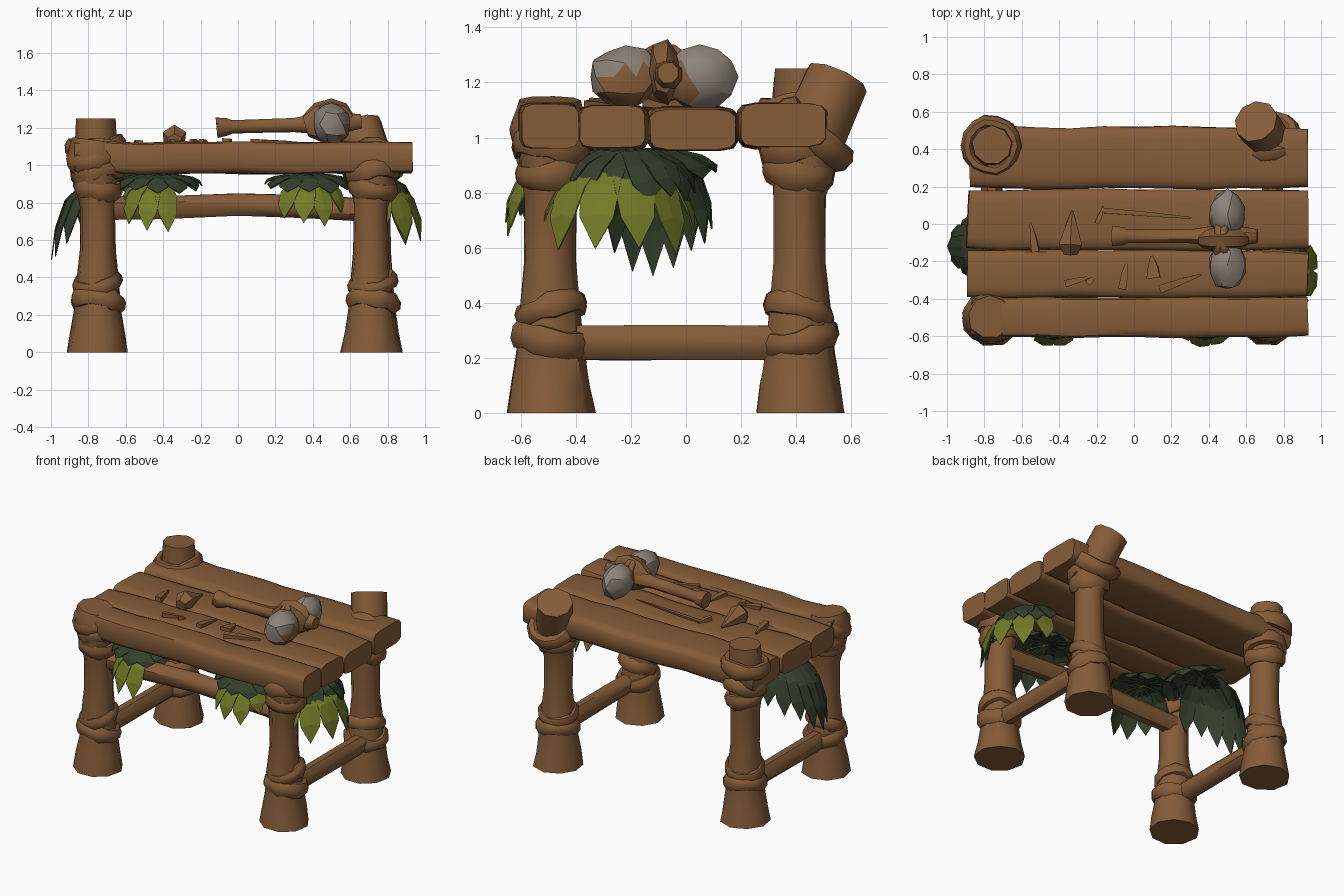
import bpy, bmesh, random
from math import sin, cos, pi, radians
from mathutils import Vector, Euler

random.seed(4)
if "Cube" in bpy.data.objects:
    bpy.data.objects.remove(bpy.data.objects["Cube"])


def material(name, rgb):
    m = bpy.data.materials.new(name)
    m.use_nodes = True
    m.diffuse_color = (*rgb, 1)
    b = m.node_tree.nodes["Principled BSDF"]
    b.inputs["Base Color"].default_value = (*rgb, 1)
    b.inputs["Roughness"].default_value = 0.9
    return m


WOOD = material("brown wood", (0.235, 0.108, 0.04))
STONE = material("grey stone", (0.27, 0.23, 0.19))
LIGHT = material("olive leaf", (0.17, 0.2, 0.02))
DARK = material("dark green leaf", (0.034, 0.05, 0.024))


def finish(name, bm, mats, smooth=45):
    me = bpy.data.meshes.new(name)
    bm.to_mesh(me)
    bm.free()
    ob = bpy.data.objects.new(name, me)
    bpy.context.collection.objects.link(ob)
    for m in mats:
        me.materials.append(m)
    if smooth:
        bpy.ops.object.select_all(action="DESELECT")
        ob.select_set(True)
        bpy.context.view_layer.objects.active = ob
        bpy.ops.object.shade_smooth_by_angle(angle=radians(smooth))
    return ob


def power(v, e):
    return (abs(v) ** e) * (1 if v >= 0 else -1)


def loft(name, path, ref, sides=10, shape=1, jitter=0.0, closed=False):
    """Sweep a rounded section along (x, y, z, half width, half height) points."""
    bm = bmesh.new()
    pts = [Vector(p[:3]) for p in path]
    n = len(pts)
    rings = []
    for i, p in enumerate(path):
        a = pts[i - 1] if closed or i else pts[0]
        b = pts[(i + 1) % n] if closed else pts[min(i + 1, n - 1)]
        t = (b - a).normalized()
        u = Vector(ref).cross(t).normalized()
        v = t.cross(u)
        ring = []
        for k in range(sides):
            ang = 2 * pi * (k + 0.5) / sides
            s = 1 + random.uniform(-jitter, jitter)
            co = pts[i] + u * power(cos(ang), shape) * p[3] * s + v * power(sin(ang), shape) * p[4] * s
            ring.append(bm.verts.new(co))
        rings.append(ring)
    for i in range(n if closed else n - 1):
        r, q = rings[i], rings[(i + 1) % n]
        for k in range(sides):
            j = (k + 1) % sides
            bm.faces.new((r[k], r[j], q[j], q[k]))
    if not closed:
        bm.faces.new(rings[0])
        bm.faces.new(rings[-1])
    bmesh.ops.recalc_face_normals(bm, faces=bm.faces)
    return finish(name, bm, [WOOD])


def wrap(name, center, radius, thick, tilt=(0, 0), height=1.0):
    """Tilted band tied around a post."""
    rot = Euler((radians(tilt[0]), radians(tilt[1]), 0)).to_matrix()
    path = []
    for i in range(14):
        a = 2 * pi * i / 14
        r = radius * random.uniform(0.95, 1.05)
        p = Vector(center) + rot @ Vector((r * cos(a), r * sin(a), 0))
        path.append((*p, thick, thick * height * random.uniform(0.8, 1.2)))
    loft(name, path, rot @ Vector((0, 0, 1)), 8, closed=True)


# Legs: flared foot, narrow shaft, thick head
def leg(name, x, y, top):
    low = [(0, 0.163), (0.1, 0.147), (0.22, 0.127), (0.38, 0.113), (0.55, 0.096), (0.78, 0.096)]
    path = [(x, y, z, r, r) for z, r in low] + [(*p, p[-1]) for p in top]
    loft(name, path, (1, 0, 0), 9, jitter=0.035)


leg("front_right_leg", -0.75, -0.495, [(-0.76, -0.5, 0.92, 0.12), (-0.78, -0.5, 1.06, 0.14), (-0.77, -0.5, 1.135, 0.115)])
leg("front_left_leg", 0.71, -0.495, [(0.72, -0.49, 0.9, 0.12), (0.73, -0.49, 1.02, 0.12)])
leg("back_right_leg", -0.75, 0.41, [(-0.76, 0.41, 1.0, 0.115), (-0.76, 0.42, 1.15, 0.11), (-0.76, 0.42, 1.25, 0.105)])
leg("back_left_leg", 0.72, 0.41, [(0.73, 0.43, 0.92, 0.115), (0.7, 0.48, 1.06, 0.12), (0.65, 0.55, 1.215, 0.118)])

# Bands around each leg, low and high
for side, x in (("right", -0.75), ("left", 0.72)):
    for end, y, s in (("front", -0.49, 1), ("back", 0.41, -1)):
        label = end + "_" + side
        wrap(label + "_low_band", (x, y, 0.27), 0.113, 0.036, (-12 * s, 8), 1.4)
        wrap(label + "_cross_band", (x, y, 0.37), 0.103, 0.032, (18 * s, -12), 1.4)
        wrap(label + "_high_band", (x, y, 0.88), 0.1, 0.035, (10 * s, 12), 1.5)
        wrap(label + "_neck_band", (x, y, 0.96), 0.106, 0.042, (-14 * s, -8), 1.4)
wrap("back_right_collar", (-0.765, 0.42, 1.1), 0.13, 0.038, (4, -4), 1.4)
wrap("front_right_collar", (-0.78, -0.5, 1.04), 0.11, 0.035, (15, -10), 1.5)
wrap("back_left_tie", (0.72, 0.465, 1.01), 0.13, 0.046, (-42, 0), 1.2)


# Table top: thick uneven boards, closely butted
def plank(name, x0, x1, y0, y1, z0, z1):
    path, n = [], 11
    for i in range(n):
        x = x0 + (x1 - x0) * i / (n - 1)
        end = 0.96 if i in (0, n - 1) else 1
        path.append((x, (y0 + y1) / 2 + random.uniform(-0.005, 0.005), (z0 + z1) / 2 + random.uniform(-0.006, 0.006),
                     (y1 - y0) / 2 * end * random.uniform(0.98, 1.03), (z1 - z0) / 2 * end))
    loft(name, path, (0, 0, 1), 12, 0.38, 0.015)


plank("back_plank", -0.88, 0.93, 0.19, 0.52, 0.96, 1.125)
plank("rear_middle_plank", -0.89, 0.93, -0.138, 0.184, 0.955, 1.11)
plank("front_middle_plank", -0.89, 0.93, -0.392, -0.138, 0.955, 1.115)
plank("front_plank", -0.87, 0.93, -0.605, -0.388, 0.955, 1.125)

# Rails between legs
loft("front_rail", [(x, -0.47, z, 0.062, 0.066) for x, z in
     ((-0.72, 0.77), (-0.4, 0.775), (0, 0.79), (0.35, 0.78), (0.7, 0.76))], (0, 0, 1), 8, jitter=0.05)
for side, x in (("right", -0.76), ("left", 0.74)):
    loft(side + "_rail", [(x, y, 0.255, 0.06, 0.067) for y in (-0.5, -0.2, 0.1, 0.4)], (0, 0, 1), 8, jitter=0.05)


# Leaves: drooping pointed blades spread from one root, dark beneath
def fan(name, root, out, reach, spread, drop, angles, width, mat):
    bm = bmesh.new()
    out = Vector(out)
    side = Vector((-out.y, out.x, 0))
    for d in angles:
        a = radians(d)
        flat = out * cos(a) * reach + side * sin(a) * spread
        across = (side * cos(a) - out * sin(a)).normalized()
        fall = drop * (0.6 + 0.4 * abs(cos(a))) * random.uniform(0.8, 1.1)
        rows = []
        for t, h, w in ((0.02, 0, 0.25), (0.45, 0.07, 0.8), (0.78, 0.32, 1), (0.94, 0.66, 0.85)):
            c = Vector(root) + flat * t - Vector((0, 0, fall * h))
            rows.append([bm.verts.new(c - across * width * w), bm.verts.new(c + Vector((0, 0, 0.012))),
                         bm.verts.new(c + across * width * w)])
        tip = bm.verts.new(Vector(root) + flat - Vector((0, 0, fall)))
        for r, q in zip(rows, rows[1:]):
            for k in (0, 1):
                bm.faces.new((r[k], q[k], q[k + 1], r[k + 1]))
        for k in (0, 1):
            bm.faces.new((rows[-1][k], tip, rows[-1][k + 1]))
    bm.normal_update()
    bmesh.ops.reverse_faces(bm, faces=[f for f in bm.faces if f.normal.z < 0])
    solid = finish(name, bm, [mat, DARK], 0).modifiers.new("thickness", "SOLIDIFY")
    solid.thickness = 0.006
    solid.material_offset = 1


fan("left_dark_leaves", (0.69, -0.22, 0.955), (1, 0, 0), 0.25, 0.26, 0.22, range(-80, 100, 20), 0.07, DARK)
fan("left_olive_leaves", (0.71, -0.25, 0.93), (1, 0, 0), 0.28, 0.29, 0.42, range(-80, 81, 32), 0.075, LIGHT)
fan("right_dark_leaves", (-0.65, -0.12, 0.95), (-1, 0, 0), 0.35, 0.22, 0.42, range(-80, 100, 20), 0.06, DARK)
fan("right_inner_leaves", (-0.66, -0.13, 0.95), (1, 0, 0), 0.25, 0.25, 0.12, range(-75, 76, 25), 0.08, DARK)
for side, x, drop, turn in (("right", -0.43, 0.3, -32), ("left", 0.38, 0.24, 8)):
    fan(side + "_front_dark_leaves", (x, -0.41, 0.945), (0, -1, 0), 0.21, 0.24, 0.095, range(0, 360, 30), 0.065, DARK)
    fan(side + "_front_olive_leaves", (x, -0.42, 0.925), (0, -1, 0), 0.24, 0.21, drop,
        range(turn - 48, turn + 49, 32), 0.06, LIGHT)


# Stone hammer lying on the boards
def rock(name, center, size, muddy):
    bm = bmesh.new()
    bmesh.ops.create_icosphere(bm, subdivisions=2, radius=1)
    bmesh.ops.dissolve_limit(bm, angle_limit=radians(5), verts=bm.verts, edges=bm.edges)
    for v in bm.verts:
        k = random.uniform(0.93, 1.05)
        v.co = Vector(center) + Vector([c * s * k for c, s in zip(v.co, size)])
    # Muddy patch low on the head
    for f in bm.faces:
        f.material_index = int(muddy(f.calc_center_median()))
    bmesh.ops.recalc_face_normals(bm, faces=bm.faces)
    finish(name, bm, [STONE, WOOD], 25)


rock("hammer_front_stone", (0.5, -0.22, 1.22), (0.105, 0.135, 0.115),
     lambda c: c.z < 1.24 and c.x > 0.53 and c.y > -0.31 or c.y > -0.14 and c.z < 1.25)
rock("hammer_back_stone", (0.5, 0.05, 1.22), (0.1, 0.135, 0.12), lambda c: c.y < 0.015 and c.z < 1.26)
loft("hammer_handle", [(x, -0.065, z, r, r) for x, z, r in
     ((-0.115, 1.2, 0.058), (-0.06, 1.205, 0.052), (-0.03, 1.205, 0.038), (0.3, 1.215, 0.04),
      (0.4, 1.22, 0.055), (0.58, 1.23, 0.055), (0.66, 1.235, 0.04))], (0, 0, 1), 8, jitter=0.03)
loft("hammer_knot", [(x, -0.08, z, w, h) for x, z, w, h in
     ((0.36, 1.21, 0.045, 0.06), (0.43, 1.23, 0.068, 0.11), (0.5, 1.24, 0.065, 0.125),
      (0.56, 1.23, 0.06, 0.1), (0.6, 1.22, 0.04, 0.06))], (0, 0, 1), 7, jitter=0.06)
for i, tilt in enumerate((18, -18)):
    wrap("hammer_lashing_%d" % (i + 1), (0.48, -0.085, 1.235), 0.088, 0.022, (tilt, 80))

# Splinters and chips on the boards
for i, (x, y, length, w, h, turn) in enumerate((
        (-0.54, -0.07, 0.16, 0.03, 0.03, 100), (-0.3, -0.3, 0.14, 0.025, 0.03, 15),
        (-0.05, -0.27, 0.16, 0.028, 0.04, 80), (0.1, -0.23, 0.12, 0.05, 0.035, 95),
        (0.25, -0.31, 0.24, 0.03, 0.03, 20), (0.1, 0.05, 0.55, 0.02, 0.012, -5),
        (-0.18, 0.05, 0.1, 0.02, 0.04, 70), (-0.23, -0.3, 0.05, 0.025, 0.04, 40))):
    d = Vector((cos(radians(turn)), sin(radians(turn)), 0)) * length / 2
    c = Vector((x, y, 1.114))
    loft("splinter_%d" % (i + 1), [(*(c - d), w, h), (*c, w * 0.8, h * 0.8), (*(c + d), w * 0.2, h * 0.3)],
         (0, 0, 1), 4, jitter=0.15)
loft("wood_shard", [(-0.34, -0.16, 1.13, 0.045, 0.04), (-0.34, -0.11, 1.14, 0.068, 0.07),
                    (-0.335, 0.0, 1.13, 0.03, 0.03), (-0.33, 0.07, 1.12, 0.006, 0.008)], (0, 0, 1), 6, jitter=0.1)
